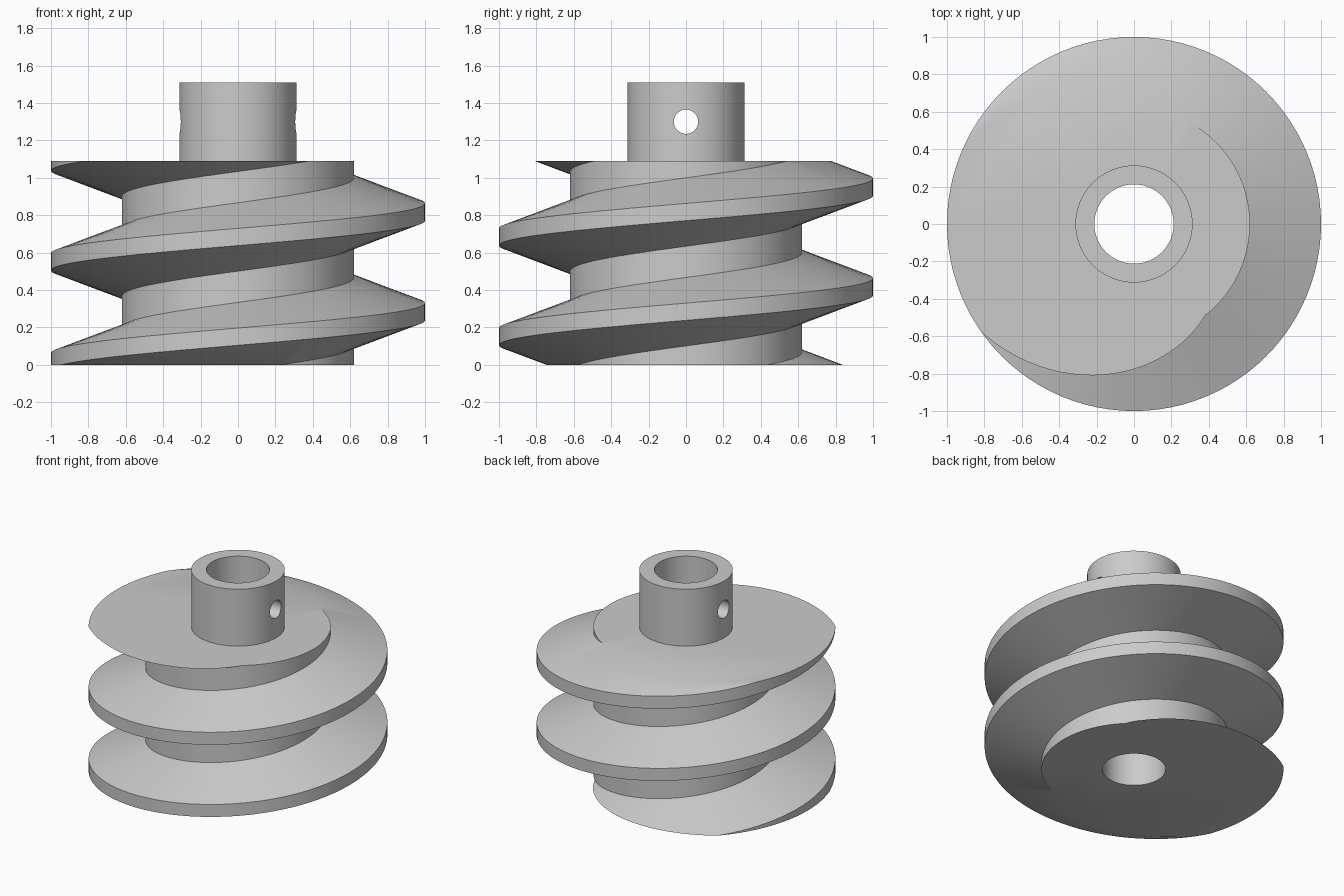
import bpy, bmesh, math

cube = bpy.data.objects.get("Cube")
if cube:
    bpy.data.objects.remove(cube, do_unlink=True)

PITCH, HEIGHT, TOP = 0.533, 1.09, 1.51
ROOT_R, CREST_R, HUB_R, BORE_R, PIN_R = 0.62, 1.0, 0.313, 0.212, 0.065
CREST_HALF, ROOT_HALF = 0.046, 0.183
CREST_AT_X = 0.284          # crest height on the +x side
STEPS = 96                  # segments per turn

metal = bpy.data.materials.new("plain grey")
metal.use_nodes = True
grey = (0.6, 0.6, 0.6, 1)
metal.diffuse_color = grey
metal.node_tree.nodes["Principled BSDF"].inputs["Base Color"].default_value = grey


def add_object(name, bm):
    mesh = bpy.data.meshes.new(name)
    bm.to_mesh(mesh)
    bm.free()
    obj = bpy.data.objects.new(name, mesh)
    bpy.context.collection.objects.link(obj)
    mesh.materials.append(metal)
    return obj


def cylinder(name, radius, low, high):
    bm = bmesh.new()
    bmesh.ops.create_cone(bm, cap_ends=True, segments=64, radius1=radius,
                          radius2=radius, depth=high - low)
    bmesh.ops.translate(bm, verts=bm.verts, vec=(0, 0, (low + high) / 2))
    return add_object(name, bm)


def select_only(obj):
    bpy.ops.object.select_all(action='DESELECT')
    obj.select_set(True)
    bpy.context.view_layer.objects.active = obj


def cut(obj, cutter):
    select_only(obj)
    mod = obj.modifiers.new("cut", 'BOOLEAN')
    mod.operation, mod.solver, mod.object = 'DIFFERENCE', 'EXACT', cutter
    bpy.ops.object.modifier_apply(modifier=mod.name)


# Screw body: a helical thread profile swept up the axis, with the root wall
# closing the gap between neighbouring turns
bm = bmesh.new()
profile = [(ROOT_R, -ROOT_HALF), (CREST_R, -CREST_HALF),
           (CREST_R, CREST_HALF), (ROOT_R, ROOT_HALF)]
rows = []
for i in range(-2 * STEPS, 4 * STEPS + 1):
    a = math.tau * i / STEPS
    z = CREST_AT_X + PITCH * i / STEPS
    rows.append([bm.verts.new((r * math.cos(a), r * math.sin(a), z + dz))
                 for r, dz in profile])
for i in range(len(rows) - 1):
    p, q = rows[i], rows[i + 1]
    for k in range(3):
        bm.faces.new((p[k], q[k], q[k + 1], p[k + 1]))
    if i + STEPS + 1 < len(rows):
        u, v = rows[i + STEPS], rows[i + STEPS + 1]
        bm.faces.new((p[3], q[3], v[0], u[0]))

# Trim the thread flat at both ends and cap it
for height, normal in ((0, -1), (HEIGHT, 1)):
    bmesh.ops.bisect_plane(bm, geom=bm.verts[:] + bm.edges[:] + bm.faces[:], dist=1e-5,
                           plane_co=(0, 0, height), plane_no=(0, 0, normal),
                           clear_outer=True)
bmesh.ops.remove_doubles(bm, verts=bm.verts, dist=1e-5)
for height in (0, HEIGHT):
    rim = [e for e in bm.edges if e.is_boundary
           and all(abs(v.co.z - height) < 1e-4 for v in e.verts)]
    bmesh.ops.contextual_create(bm, geom=rim)
bmesh.ops.recalc_face_normals(bm, faces=bm.faces)
screw = add_object("screw_body", bm)

# Hub with its cross pin hole, and the bore through everything
hub = cylinder("shaft_hub", HUB_R, HEIGHT, TOP)
bore = cylinder("bore_cutter", BORE_R, -0.2, TOP + 0.2)
pin = cylinder("pin_cutter", PIN_R, -0.6, 0.6)
pin.rotation_euler.y = math.pi / 2
pin.location.z = 1.3
bpy.context.view_layer.update()
cut(screw, bore)
cut(hub, bore)
cut(hub, pin)
for cutter in (bore, pin):
    bpy.data.objects.remove(cutter, do_unlink=True)

for obj in (screw, hub):
    select_only(obj)
    bpy.ops.object.shade_smooth_by_angle(angle=math.radians(30))
